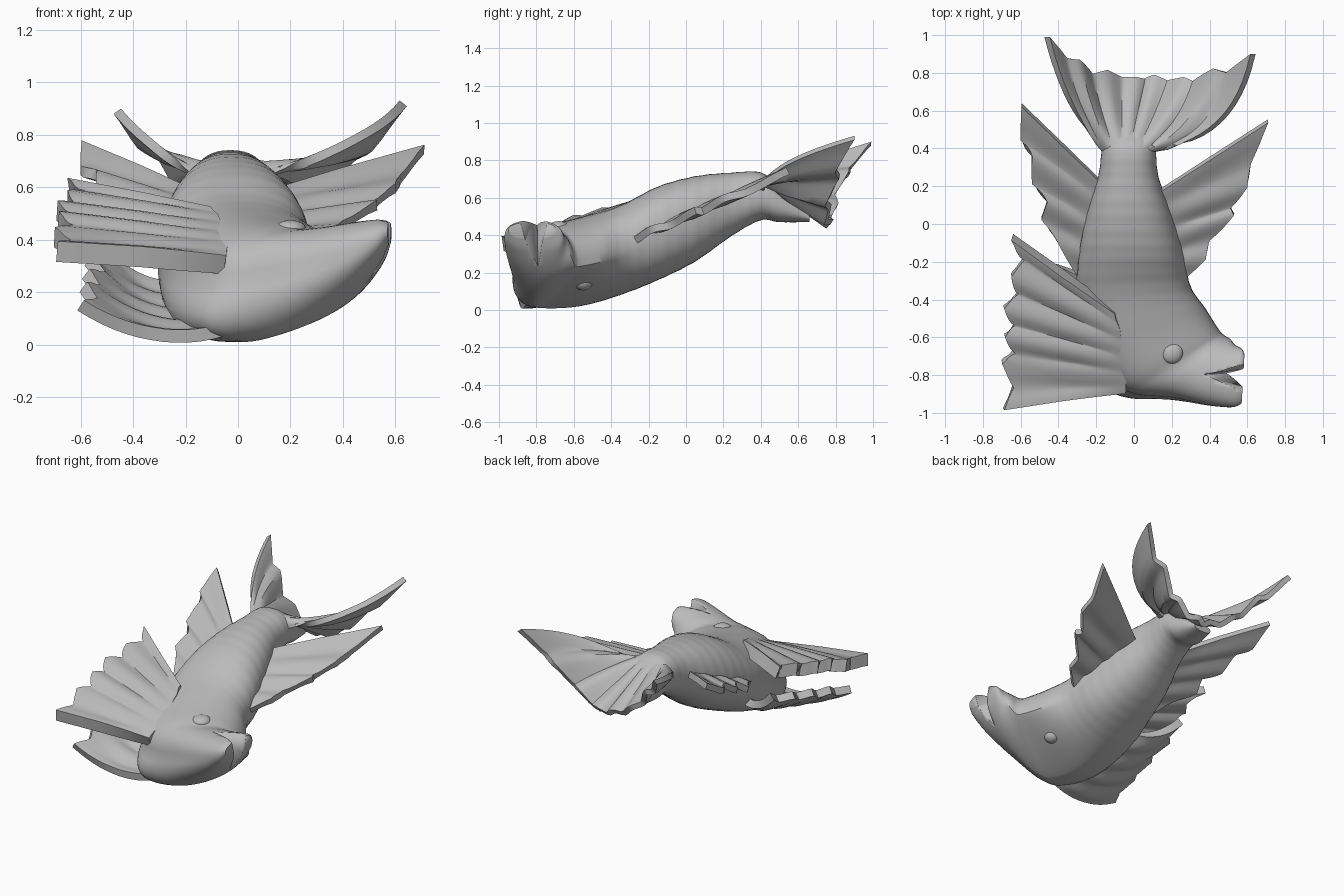
import bpy, bmesh, math
from mathutils import Vector

old = bpy.data.objects.get("Cube")
if old:
    bpy.data.objects.remove(old)

GREY = (0.5, 0.5, 0.5, 1)
stone = bpy.data.materials.new("stone grey")
stone.use_nodes = True
stone.diffuse_color = GREY
stone.node_tree.nodes["Principled BSDF"].inputs["Base Color"].default_value = GREY


def finish(bm, name, angle=40):
    bmesh.ops.recalc_face_normals(bm, faces=bm.faces[:])
    mesh = bpy.data.meshes.new(name)
    bm.to_mesh(mesh)
    bm.free()
    mesh.materials.append(stone)
    obj = bpy.data.objects.new(name, mesh)
    bpy.context.collection.objects.link(obj)
    bpy.ops.object.select_all(action="DESELECT")
    obj.select_set(True)
    bpy.context.view_layer.objects.active = obj
    bpy.ops.object.shade_smooth_by_angle(angle=math.radians(angle))
    return obj


def skin(bm, rows, closed):
    """Bridge rows of points with quads."""
    rows = [[bm.verts.new(p) for p in row] for row in rows]
    for a, b in zip(rows, rows[1:]):
        n = len(a)
        for i in range(n if closed else n - 1):
            j = (i + 1) % n
            bm.faces.new((a[i], a[j], b[j], b[i]))
    return rows


def spline(keys, steps):
    """Catmull-Rom through tuples of numbers."""
    out = []
    for i in range(len(keys) - 1):
        p = [keys[max(0, min(len(keys) - 1, i + k))] for k in (-1, 0, 1, 2)]
        for s in range(steps):
            t = s / steps
            out.append([b + t / 2 * (c - a + t * (2 * a - 5 * b + 4 * c - d + t * (3 * b - a - 3 * c + d)))
                        for a, b, c, d in zip(*p)])
    return out + [list(keys[-1])]


# Body and head: outer side x, y, inner side x, y, bottom z, top z, undercut of the inner side
STATIONS = [
    (-.08, .66, .05, .66, .47, .52, 0), (-.15, .5, .1, .5, .47, .66, 0), (-.17, .4, .115, .4, .48, .735, 0),
    (-.19, .25, .13, .25, .40, .735, 0), (-.25, .05, .20, .05, .26, .715, 0),
    (-.29, -.15, .26, -.15, .16, .66, 0), (-.3, -.37, .30, -.33, .08, .56, .12),
    (-.24, -.63, .38, -.45, .02, .5, .35), (-.12, -.83, .45, -.56, .01, .46, .5),
    (.0, -.9, .48, -.59, .03, .44, .45), (.2, -.92, .51, -.61, .1, .45, .3),
    (.4, -.96, .535, -.64, .21, .47, .1), (.52, -.97, .57, -.66, .31, .48, 0),
    (.57, -.95, .585, -.69, .38, .47, 0)]
SIDES, STEPS = 40, 10
rings = []
for k, (lx, ly, rx, ry, lo, hi, cut_in) in enumerate(spline(STATIONS, STEPS)):
    u = k / STEPS
    rib = .005 * math.sin(u * 16) * max(0, math.sin(math.pi * min(u / 7, 1)))
    ring = []
    for i in range(SIDES):
        a = math.tau * i / SIDES
        c, s = math.cos(a), math.sin(a)
        power = .87 + 1.6 * max(0, cut_in) * (c > 0 > s)
        c, s = [math.copysign(abs(v) ** power, v) * (1 + rib) for v in (c, s)]
        c += cut_in * min(s, 0)
        ring.append(((lx + rx) / 2 + c * (rx - lx) / 2, (ly + ry) / 2 + c * (ry - ly) / 2,
                     (lo + hi) / 2 + s * (hi - lo) / 2))
    rings.append(ring)
bm = bmesh.new()
ends = skin(bm, rings, True)
bm.faces.new(ends[0])
bm.faces.new(ends[-1])
body = finish(bm, "body")

# Open mouth cut as a wedge between the jaws
bm = bmesh.new()
wedge = skin(bm, [[(.5, -.79, .22), (.75, -.83, .22), (.75, -.75, .22)],
                  [(.29, -.8, .6), (.75, -.99, .6), (.75, -.66, .6)]], True)
for tri in wedge:
    bm.faces.new(tri)
cutter = finish(bm, "mouth_cutter")
cut = body.modifiers.new("mouth", "BOOLEAN")
cut.operation, cut.object, cut.solver = "DIFFERENCE", cutter, "EXACT"
bpy.context.view_layer.objects.active = body
bpy.ops.object.modifier_apply(modifier=cut.name)
bpy.data.objects.remove(cutter)


def fin(name, root, tips, thick, sag=0.0, bows=((0, 0), (0, 0)), ridge=.01):
    """Ribbed fan from a curved root to a zigzag edge of tips and notches."""
    a, m, b = map(Vector, root)
    rows, last, fine = [], len(tips) - 1, 4
    for k in range(last * fine + 1):
        i, f = divmod(k, fine)
        tip = Vector(tips[i]).lerp(Vector(tips[min(i + 1, last)]), f / fine)
        v = k / (last * fine)
        start = a * (1 - v) ** 2 + m * 2 * v * (1 - v) + b * v * v
        side = 2 * v - 1
        bow = Vector((*bows[side > 0], 0)) * side * side
        wave = math.cos(math.pi * k / fine) * ridge
        row = []
        for j in range(13):
            t = j / 12
            hump = 4 * t * (1 - t)
            p = start.lerp(tip, t) + bow * hump
            p.z += wave * min(1, 2 * t) - sag * hump
            row.append(p)
        rows.append(row)
    bm = bmesh.new()
    skin(bm, rows, False)
    obj = finish(bm, name)
    mod = obj.modifiers.new("thickness", "SOLIDIFY")
    mod.thickness, mod.offset = thick, 0
    bpy.ops.object.modifier_apply(modifier=mod.name)
    bpy.ops.object.shade_smooth_by_angle(angle=math.radians(40))


# Fans beside the head, one above and one below
fin("upper_fan_fin", [(-.05, -.88, .305), (-.02, -.7, .4), (-.1, -.46, .49)],
    [(-.69, -.98, .345), (-.64, -.86, .37), (-.7, -.73, .4), (-.63, -.67, .43), (-.685, -.59, .46),
     (-.63, -.53, .47), (-.69, -.44, .5), (-.61, -.36, .51), (-.65, -.27, .54), (-.58, -.18, .56),
     (-.645, -.07, .59)], .08)
fin("lower_fan_fin", [(-.06, -.86, .055), (-.1, -.65, .09), (-.2, -.3, .24)],
    [(-.6, -.92, .14), (-.55, -.82, .17), (-.59, -.72, .21), (-.54, -.64, .22), (-.58, -.54, .26),
     (-.52, -.46, .27), (-.57, -.35, .31), (-.5, -.27, .32), (-.53, -.17, .36)], .05, sag=.065)

# Tail, flowing from an arched root into a trough with two raised lobes
fin("tail_fin", [(-.165, .4, .64), (-.02, .38, .8), (.11, .4, .64)],
    [(-.46, .99, .88), (-.37, .88, .77), (-.3, .87, .72), (-.23, .79, .62), (-.15, .81, .55),
     (-.07, .77, .5), (.01, .77, .47), (.06, .76, .46), (.11, .78, .46), (.18, .75, .48),
     (.27, .77, .54), (.32, .75, .58), (.43, .82, .7), (.5, .8, .76), (.63, .9, .91)],
    .035, bows=((-.025, -.05), (.08, -.11)))


# Side fins lie on sloping planes
def sloped(height, points):
    return [(x, y, height + .43 * y) for x, y in points]


fin("left_side_fin", sloped(.5, [(.08, .14), (.12, -.05), (.18, -.27)]),
    sloped(.5, [(.71, .545), (.62, .33), (.6, .2), (.51, .09), (.53, .05), (.4, -.08), (.38, -.18), (.27, -.28)]), .04)
fin("right_side_fin", sloped(.48, [(-.15, .2), (-.17, 0), (-.2, -.27)]),
    sloped(.48, [(-.595, .63), (-.6, .45), (-.54, .36), (-.54, .22), (-.46, .12), (-.49, .03), (-.4, -.1),
                 (-.3, -.27)]), .04)


# Eyes
def eye(name, at, size):
    bm = bmesh.new()
    bmesh.ops.create_uvsphere(bm, u_segments=24, v_segments=14, radius=1)
    for v in bm.verts:
        v.co = Vector(at) + Vector([c * s for c, s in zip(v.co, size)])
    finish(bm, name)


eye("upper_eye", (.2, -.68, .44), (.06, .06, .035))
eye("lower_eye", (.22, -.55, .16), (.055, .055, .055))
